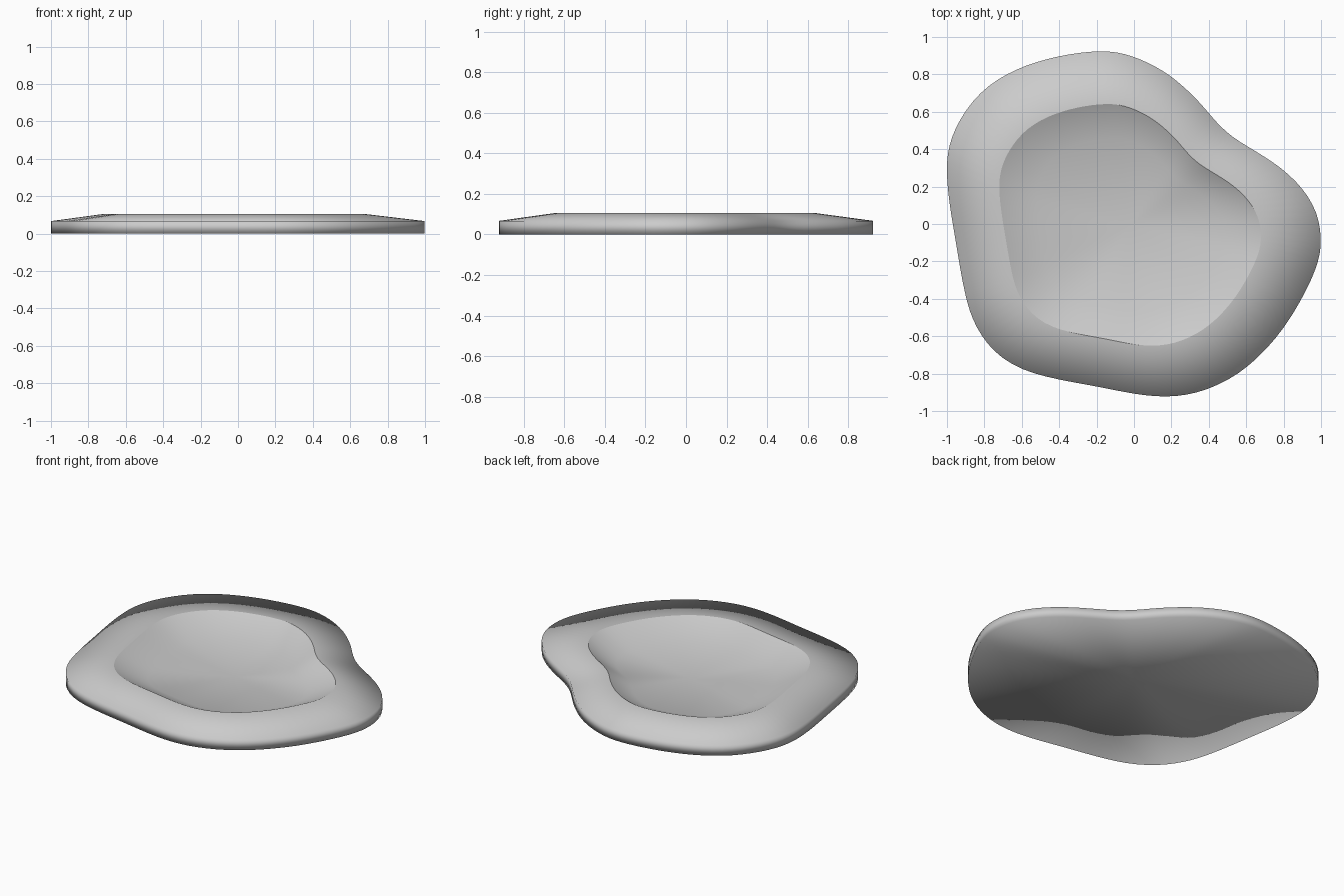
import bpy, bmesh
from mathutils import Vector

if "Cube" in bpy.data.objects:
    bpy.data.objects.remove(bpy.data.objects["Cube"])

# Control points of the wavy outline, counter-clockwise
OUTLINE = [
    (1.0, -.08), (.977, .06), (.9, .19), (.788, .298), (.66, .383), (.53, .462),
    (.44, .545), (.36, .64), (.28, .72), (.19, .795), (.08, .86), (-.05, .91), (-.18, .925),
    (-.35, .907), (-.52, .867), (-.68, .802), (-.822, .702), (-.93, .56), (-.988, .42),
    (-1.002, .28), (-.985, .1), (-.955, -.08), (-.927, -.25), (-.892, -.42), (-.843, -.55),
    (-.75, -.68), (-.6, -.778), (-.4, -.832), (-.2, -.868), (0, -.908), (.17, -.924),
    (.335, -.903), (.505, -.833), (.655, -.722), (.805, -.552), (.923, -.35), (.985, -.2)]
RIM_Z, WALL_Z, FLOOR_Z = .105, .067, .017


def smooth_loop(points, steps=3):
    """Closed Catmull-Rom curve through the points, lightly relaxed."""
    pts = [Vector(p) for p in points]
    n, out = len(pts), []
    for i in range(n):
        a, b, c, d = (pts[(i + k) % n] for k in (-1, 0, 1, 2))
        for s in range(steps):
            t = s / steps
            out.append(.5 * (2 * b + (c - a) * t + (2 * a - 5 * b + 4 * c - d) * t ** 2
                             + (3 * b - a - 3 * c + d) * t ** 3))
    for _ in range(2):
        out = [(out[i - 1] + 2 * out[i] + out[(i + 1) % len(out)]) / 4
               for i in range(len(out))]
    return out


LOOP = smooth_loop(OUTLINE)


def inner(scale):
    """Outline of the basin, shrunk towards its centre."""
    return [Vector((.7 * p.x * scale - .02, .7 * p.y * scale - .005)) for p in LOOP]


def loft(name, rings, mat, start_cap=None, end_cap=None):
    """Skin a stack of (outline, z) rings, with optional fan centres."""
    bm = bmesh.new()
    rows = [[bm.verts.new((p.x, p.y, z)) for p in loop] for loop, z in rings]
    n = len(LOOP)
    for lo, hi in zip(rows, rows[1:]):
        for i in range(n):
            j = (i + 1) % n
            bm.faces.new((lo[i], lo[j], hi[j], hi[i]))
    for cap, row, flip in ((start_cap, rows[0], True), (end_cap, rows[-1], False)):
        if cap is not None:
            c = bm.verts.new(cap)
            for i in range(n):
                tri = (row[i], row[(i + 1) % n], c)
                bm.faces.new(tri[::-1] if flip else tri)
    for f in bm.faces:
        f.smooth = True
    mesh = bpy.data.meshes.new(name)
    bm.to_mesh(mesh)
    bm.free()
    mesh.materials.append(mat)
    obj = bpy.data.objects.new(name, mesh)
    bpy.context.collection.objects.link(obj)
    return obj


grey = bpy.data.materials.new("light_grey")
grey.diffuse_color = (.6, .6, .6, 1)
grey.use_nodes = True
grey.node_tree.nodes["Principled BSDF"].inputs["Base Color"].default_value = grey.diffuse_color

# Body: flat underside, upright wall and gently rising rim
loft("rim_body", [(LOOP, 0), (LOOP, WALL_Z), (inner(1), RIM_Z)], grey,
     start_cap=(0, 0, 0))

# Basin inside the rim: sloped bank down to a flat floor
loft("basin", [(inner(1), RIM_Z), (inner(.72), FLOOR_Z)], grey,
     end_cap=(-.02, -.005, FLOOR_Z))
